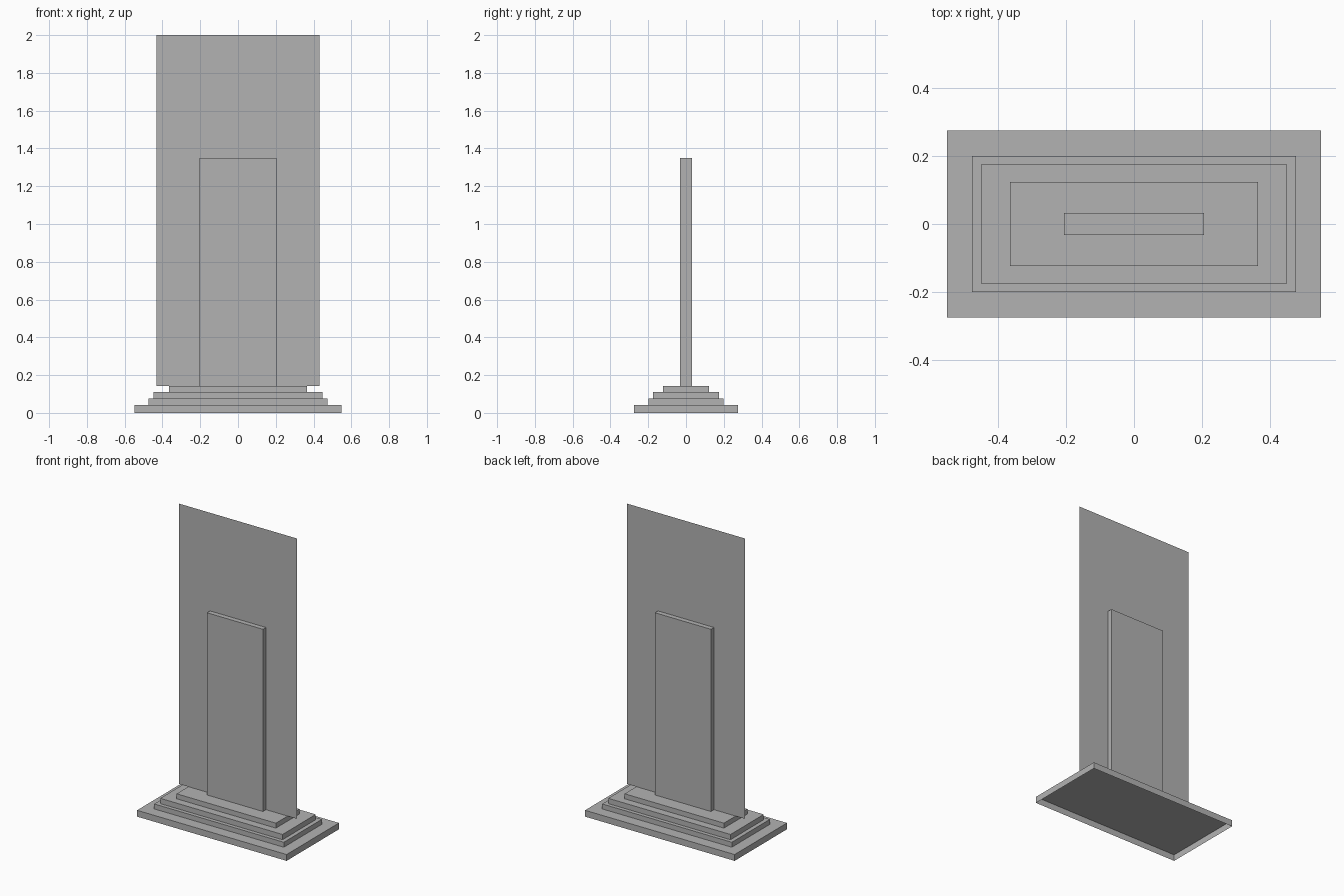
import bpy, bmesh
from mathutils import Matrix

cube = bpy.data.objects.get("Cube")
if cube:
    bpy.data.objects.remove(cube, do_unlink=True)

# One plain grey for the whole model
grey = bpy.data.materials.new("stone_grey")
grey.use_nodes = True
colour = (0.45, 0.45, 0.45, 1)
grey.diffuse_color = colour
grey.node_tree.nodes["Principled BSDF"].inputs["Base Color"].default_value = colour


def finish(name, bm):
    mesh = bpy.data.meshes.new(name)
    bm.to_mesh(mesh)
    bm.free()
    mesh.materials.append(grey)
    obj = bpy.data.objects.new(name, mesh)
    bpy.context.collection.objects.link(obj)
    return obj


def open_block(name, half_x, half_y, bottom, top):
    """Centred block with no underside."""
    bm = bmesh.new()
    bmesh.ops.create_cube(bm, size=1, matrix=Matrix.Translation((0, 0, (bottom + top) / 2))
                          @ Matrix.Diagonal((2 * half_x, 2 * half_y, top - bottom, 1)))
    bm.normal_update()
    under = [f for f in bm.faces if f.normal.z < -0.5]
    bmesh.ops.delete(bm, geom=under, context='FACES')
    return finish(name, bm)


# Stepped base, hollow underneath
steps = [
    ("base_plinth", 0.548, 0.274, 0.042),
    ("lower_step", 0.475, 0.199, 0.075),
    ("middle_step", 0.448, 0.174, 0.110),
    ("upper_step", 0.364, 0.123, 0.143),
]
level = 0
for name, half_x, half_y, top in steps:
    open_block(name, half_x, half_y, level, top)
    level = top

# Upright slab
open_block("upright_slab", 0.205, 0.032, level, 1.35)

# Tall sheet of no thickness through the middle of the slab
bm = bmesh.new()
corners = [(-0.431, level), (0.431, level), (0.431, 2), (-0.431, 2)]
bm.faces.new([bm.verts.new((x, 0, z)) for x, z in corners])
finish("tall_sheet", bm)
